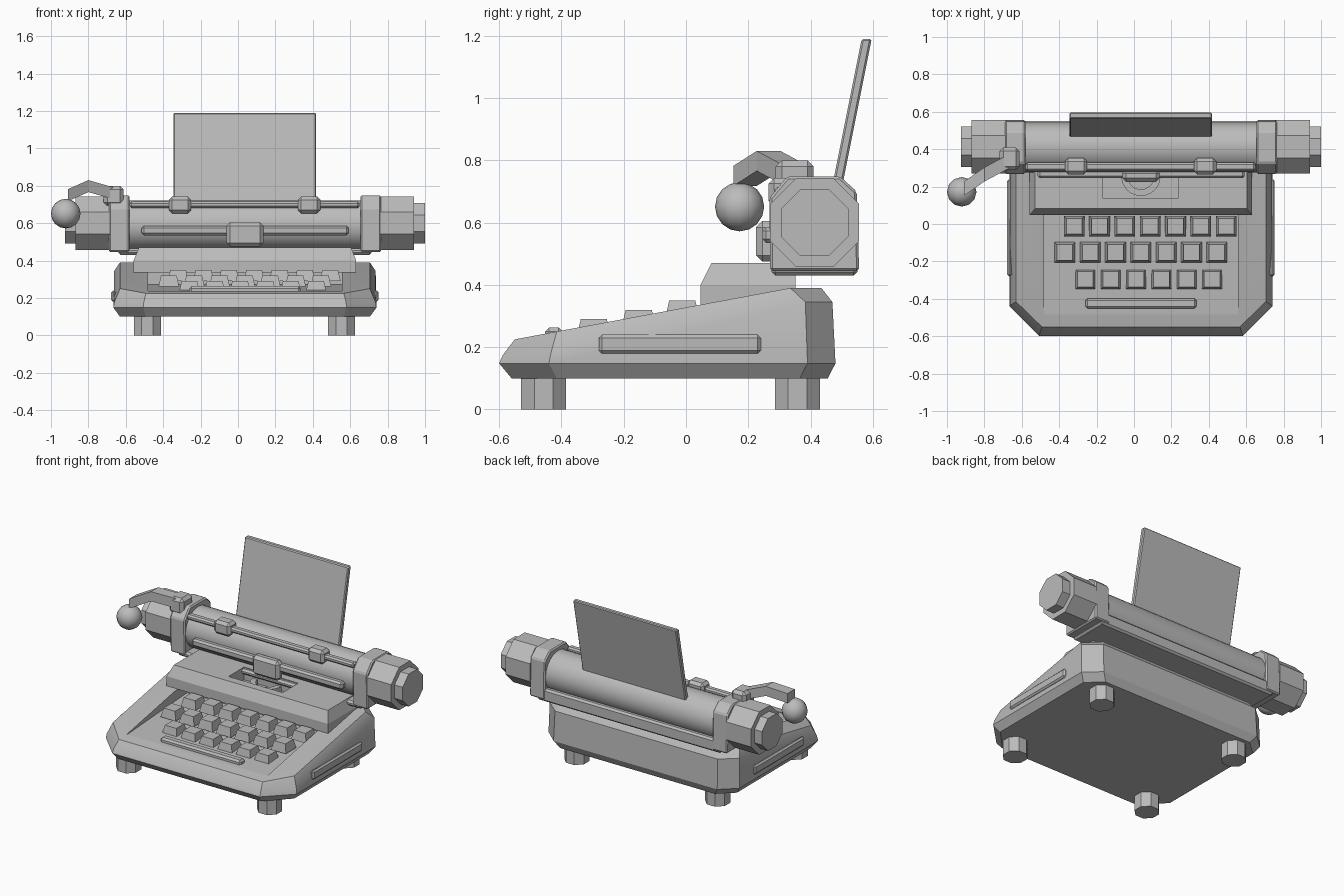
import bpy, bmesh, math
from mathutils import Matrix

if "Cube" in bpy.data.objects:
    bpy.data.objects.remove(bpy.data.objects["Cube"])

grey = bpy.data.materials.new("machine_grey")
grey.diffuse_color = (0.5, 0.5, 0.5, 1)
grey.use_nodes = True
grey.node_tree.nodes["Principled BSDF"].inputs["Base Color"].default_value = grey.diffuse_color
CX = 0.037  # centre line of the machine body


def make(name, verts, faces, bevel=0.0, smooth=None):
    me = bpy.data.meshes.new(name)
    bm = bmesh.new()
    vs = [bm.verts.new(v) for v in verts]
    for f in faces:
        bm.faces.new([vs[i] for i in f])
    bmesh.ops.recalc_face_normals(bm, faces=bm.faces)
    bm.to_mesh(me)
    bm.free()
    ob = bpy.data.objects.new(name, me)
    bpy.context.collection.objects.link(ob)
    me.materials.append(grey)
    if bevel:
        m = ob.modifiers.new("bevel", "BEVEL")
        m.width, m.segments, m.limit_method = bevel, 1, "ANGLE"
    if smooth:
        bpy.ops.object.select_all(action="DESELECT")
        ob.select_set(True)
        bpy.context.view_layer.objects.active = ob
        bpy.ops.object.shade_smooth_by_angle(angle=math.radians(smooth))
    return ob


def loft(name, rings, **kw):
    """Skin equal-length rings and close both ends."""
    n = len(rings[0])
    verts = [v for r in rings for v in r]
    faces = [(k * n + i, k * n + (i + 1) % n, (k + 1) * n + (i + 1) % n, (k + 1) * n + i)
             for k in range(len(rings) - 1) for i in range(n)]
    faces += [tuple(range(n)), tuple(range((len(rings) - 1) * n, len(rings) * n))]
    return make(name, verts, faces, **kw)


def rect(x, y, z):
    return [(x[0], y[0], z), (x[1], y[0], z), (x[1], y[1], z), (x[0], y[1], z)]


def box(name, x, y, z, **kw):
    return loft(name, [rect(x, y, z[0]), rect(x, y, z[1])], **kw)


def prism_x(name, x, profile, **kw):
    return loft(name, [[(xx, y, z) for y, z in profile] for xx in x], **kw)


def cyl_x(name, x, cy, cz, apothem, n, **kw):
    r = apothem / math.cos(math.pi / n)
    prof = [(cy + r * math.cos(2 * math.pi * (i + .5) / n),
             cz + r * math.sin(2 * math.pi * (i + .5) / n)) for i in range(n)]
    return prism_x(name, x, prof, **kw)


def cut(ob, cutter):
    m = ob.modifiers.new("cut", "BOOLEAN")
    m.object, m.operation, m.solver = cutter, "DIFFERENCE", "EXACT"
    cutter.hide_render = True
    cutter.display_type = "WIRE"


# body shell: four chamfered outlines stacked
def outline(inset, yf, ysf, ysb, yb, zf):
    w = 0.703 - inset
    pts = [(-0.543 + inset * .4, yf), (0.543 - inset * .4, yf), (w, ysf), (w, ysb),
           (w - 0.1, yb), (-w + 0.1, yb), (-w, ysb), (-w, ysf)]
    return [(CX + px, py, zf(py)) for px, py in pts]


def upper_z(y):
    return 0.175 + 0.17 * min(1, max(0, (y + .44) / .82))


def top_z(y):
    return min(0.39, 0.225 + 0.1875 * (y + .55))


rings = [outline(.035, -.56, -.415, .365, .455, lambda y: .1),
         outline(0, -.6, -.44, .39, .48, lambda y: .148),
         outline(.004, -.588, -.435, .383, .47, upper_z),
         outline(.035, -.55, -.415, .335, .435, top_z)]
verts = [v for r in rings for v in r]
faces = [(k * 8 + i, k * 8 + (i + 1) % 8, k * 8 + 8 + (i + 1) % 8, k * 8 + 8 + i)
         for k in range(3) for i in range(8)]
faces += [tuple(range(8)), (24, 25, 26, 27, 30, 31), (27, 28, 29, 30)]
body = make("body", verts, faces, smooth=25)

# keyboard well
cut(body, prism_x("well_cutter", (-.48, .555),
                  [(-.485, .234), (.15, .272), (.15, .6), (-.485, .6)]))

# keys: three staggered rows of tapered caps
for x0, n, yc, zt in ((-.26, 6, -.296, .29), (-.37, 7, -.152, .32), (-.32, 7, -.012, .35)):
    for i in range(n):
        xc = x0 + i * .1355
        loft("key", [rect((xc - h, xc + h), (yc - h, yc + h), z)
                     for h, z in ((.055, zt - .058), (.042, zt))])
box("space_bar", (-.26, .335), (-.452, -.397), (.215, .263), bevel=.012)

# feet
for fx in (-.485, .553):
    for fy in (-.457, .358):
        r = .072 / math.cos(math.pi / 8)
        loft("foot", [[(fx + r * math.cos(math.pi / 4 * (i + .5)),
                        fy + r * math.sin(math.pi / 4 * (i + .5)), z) for i in range(8)]
                      for z in (0, .11)])

# side trim bars
for s in (-1, 1):
    xs = sorted((CX + s * .69, CX + s * .715))
    box("side_trim", xs, (-.28, .24), (.18, .24), bevel=.01)

# cover above the keys, tapered toward the top, with an open type basket
cover = loft("cover", [rect((CX - w, CX + w), (yf, .352), z) for w, yf, z in
                       ((.595, .047, .335), (.595, .047, .40), (.567, .082, .47))])
cut(cover, box("basket_cutter", (-.165, .235), (.135, .30), (.385, .6)))

# half ring of type bars in the basket
ring_pts = []
for i in range(13):
    a = math.pi + math.pi * i / 12
    c, s = math.cos(a), math.sin(a)
    ring_pts.append([(CX + r * c, .255 + r * s, z)
                     for r, z in ((.07, .375), (.105, .375), (.105, .44), (.07, .44))])
loft("type_ring", ring_pts, smooth=30)

# carriage: tray, rear lip, end brackets, platen and knobs
box("carriage_tray", (-.64, .715), (.275, .55), (.43, .465), bevel=.012)
box("rear_lip", (-.6, .675), (.505, .55), (.44, .515), bevel=.012)
for x in ((-.69, -.58), (.655, .765)):
    prism_x("end_bracket", x, [(.27, .445), (.268, .68), (.325, .748), (.495, .748),
                               (.548, .70), (.556, .445)], bevel=.008)
cyl_x("platen", (-.6, .675), .41, .588, .132, 32, smooth=30)
for x, r in (((-.87, -.685), .143), ((-.925, -.865), .108), ((.76, .94), .143), ((.935, 1.0), .108)):
    cyl_x("platen_knob", x, .413, .60, r, 8)

# paper bail with two clips, front scale with its centre guide
box("paper_bail", (-.58, .65), (.283, .328), (.682, .715), bevel=.01)
for x in (-.31, .38):
    box("bail_clip", (x - .06, x + .06), (.265, .352), (.652, .743), bevel=.018)
box("front_scale", (-.515, .592), (.245, .295), (.535, .585), bevel=.012)
box("centre_guide", (-.062, .137), (.225, .29), (.475, .605), bevel=.02)

# sheet of paper leaning back
loft("paper", [rect((-.345, .418), (y - .016, y + .016), z)
               for y, z in ((.472, .65), (.58, 1.19))], bevel=.006)

# carriage return lever
box("lever_mount", (-.718, -.612), (.288, .41), (.69, .80), bevel=.02)
loft("lever_arm", [[(x, y + a * .038, z + b * .032) for a, b in ((-1, -1), (1, -1), (1, 1), (-1, 1))]
                   for x, y, z in ((-.65, .345, .755), (-.80, .265, .798), (-.908, .19, .75))])
bm = bmesh.new()
bmesh.ops.create_uvsphere(bm, u_segments=12, v_segments=8, radius=.079,
                          matrix=Matrix.Translation((-.921, .172, .651)))
me = bpy.data.meshes.new("lever_ball")
bm.to_mesh(me)
bm.free()
me.materials.append(grey)
me.shade_smooth()
bpy.context.collection.objects.link(bpy.data.objects.new("lever_ball", me))
